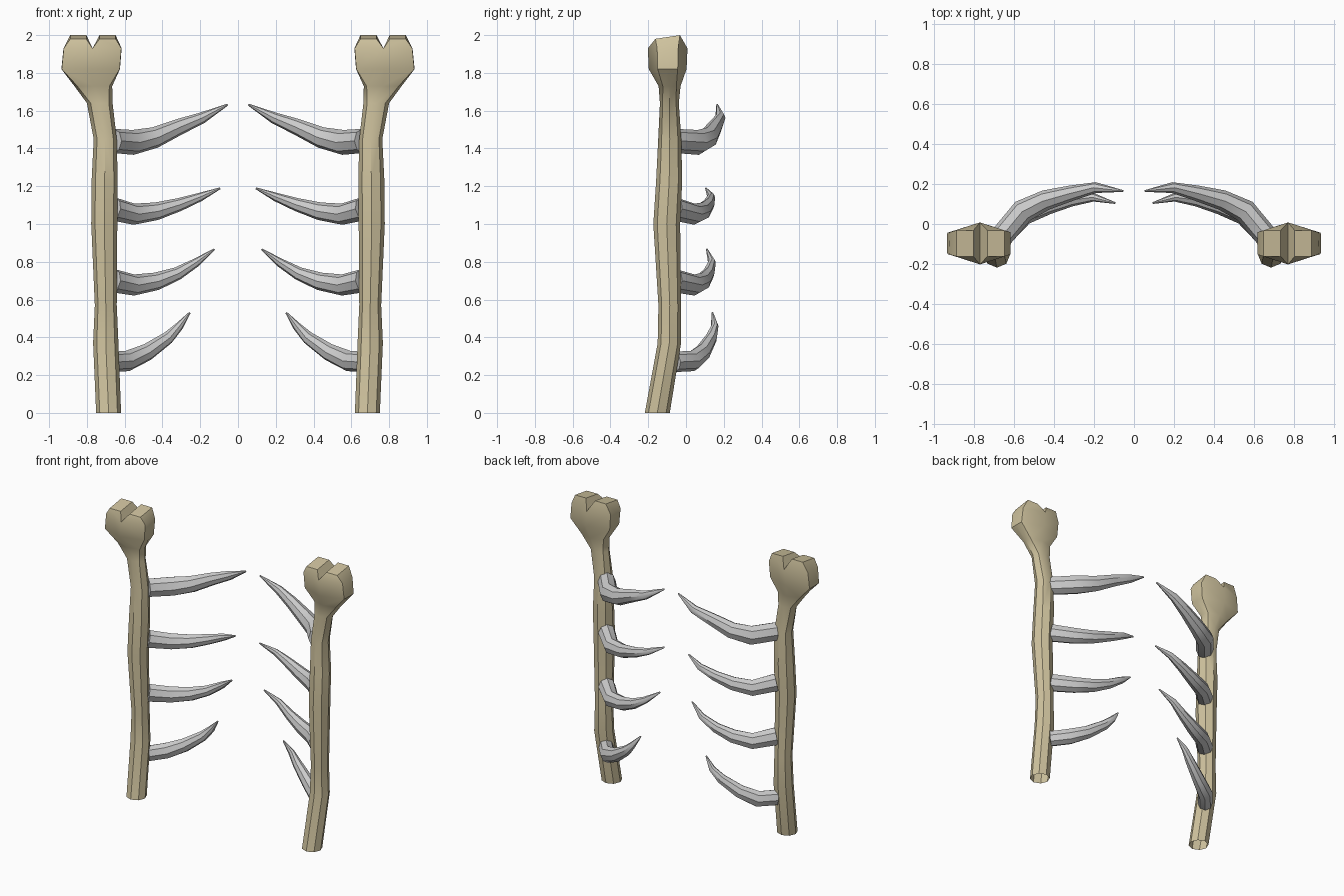
import bpy, bmesh, math
from mathutils import Vector

if "Cube" in bpy.data.objects:
    bpy.data.objects.remove(bpy.data.objects["Cube"])

SIDES = 8


def finish(bm, name, material=None):
    """Turn a right-hand mesh into a mirrored, smooth-shaded pair."""
    bmesh.ops.recalc_face_normals(bm, faces=bm.faces)
    mesh = bpy.data.meshes.new(name)
    bm.to_mesh(mesh)
    bm.free()
    obj = bpy.data.objects.new(name, mesh)
    bpy.context.collection.objects.link(obj)
    if material:
        mesh.materials.append(material)
    mirror = obj.modifiers.new("mirror", 'MIRROR')
    mirror.use_mirror_merge = False
    bpy.ops.object.select_all(action='DESELECT')
    obj.select_set(True)
    bpy.context.view_layer.objects.active = obj
    bpy.ops.object.modifier_apply(modifier="mirror")
    bpy.ops.object.shade_smooth_by_angle(angle=math.radians(40))
    return obj


def bridge(bm, a, b):
    for i in range(len(a)):
        j = (i + 1) % len(a)
        bm.faces.new((a[i], a[j], b[j], b[i]))


def bone_post(material):
    # rings: z, centre x, centre y, radius x, radius y, blockiness of the head
    rings = [
        (0.00, 0.685, -0.152, 0.066, 0.066, 0),
        (0.37, 0.700, -0.088, 0.067, 0.062, 0),
        (0.57, 0.700, -0.086, 0.058, 0.060, 0),
        (1.00, 0.708, -0.102, 0.069, 0.071, 0),
        (1.23, 0.706, -0.089, 0.069, 0.069, 0),
        (1.45, 0.703, -0.086, 0.061, 0.061, 0),
        (1.64, 0.732, -0.088, 0.068, 0.050, 0),
        (1.73, 0.766, -0.087, 0.100, 0.058, 0.5),
        (1.82, 0.780, -0.097, 0.155, 0.100, 1),
        (1.93, 0.770, -0.097, 0.154, 0.105, 1),
    ]
    bm = bmesh.new()
    previous = None
    for z, cx, cy, rx, ry, block in rings:
        ring = []
        for k in range(SIDES):
            c = math.cos(k * math.tau / SIDES)
            s = math.sin(k * math.tau / SIDES)
            if k % 2:
                c *= 1 + 0.40 * block
                s *= 1 - 0.25 * block
            ring.append(bm.verts.new((cx + rx * c, cy + ry * s, z)))
        if previous:
            bridge(bm, previous, ring)
        previous = ring
    # two knuckle lobes, split by a crease along y
    r = previous
    for side, order in ((1, (6, 7, 0, 1, 2)), (-1, (2, 3, 4, 5, 6))):
        e = [r[i] for i in order]
        near, far = -0.097 - side * 0.065, -0.097 + side * 0.065

        def top(dx, y):
            return bm.verts.new((0.768 + side * dx, y, 1.99 + 0.15 * (y + 0.097)))

        a, b, c, d = top(0.035, near), top(0.12, near), top(0.12, far), top(0.035, far)
        for face in ((e[0], e[1], b, a), (e[1], e[2], b), (e[2], c, b),
                     (e[2], e[3], c), (e[3], e[4], d, c),
                     (e[4], e[0], a, d), (a, b, c, d)):
            bm.faces.new(face)
    return finish(bm, "bone_posts", material)


def rib(name, path):
    bm = bmesh.new()
    pts = [Vector(p[:3]) for p in path]
    previous = None
    for i, p in enumerate(pts):
        tangent = (pts[min(i + 1, len(pts) - 1)] - pts[max(i - 1, 0)]).normalized()
        u = tangent.cross(Vector((0, 0, 1))).normalized()
        v = u.cross(tangent)
        rad = path[i][3]
        ring = [bm.verts.new(p + rad * (u * 0.9 * math.cos(k * math.tau / SIDES)
                                        + v * math.sin(k * math.tau / SIDES)))
                for k in range(SIDES)]
        if previous:
            bridge(bm, previous, ring)
        else:
            bm.faces.new(ring)
        previous = ring
    bm.faces.new(previous)
    return finish(bm, name)


bone = bpy.data.materials.new("bone")
bone.diffuse_color = (0.62, 0.54, 0.34, 1)
bone.use_nodes = True
bone.node_tree.nodes["Principled BSDF"].inputs["Base Color"].default_value = bone.diffuse_color
bone_post(bone)

# curved spikes: x, y, z, radius from the post to the tip
ribs = {
    "rib_top": [(0.66, -0.06, 1.44, 0.064), (0.555, 0.065, 1.432, 0.066),
                (0.44, 0.12, 1.458, 0.056), (0.31, 0.155, 1.515, 0.043),
                (0.19, 0.182, 1.562, 0.030), (0.055, 0.165, 1.632, 0.005)],
    "rib_upper": [(0.66, -0.06, 1.08, 0.062), (0.55, 0.045, 1.052, 0.056),
                  (0.43, 0.09, 1.068, 0.047), (0.31, 0.12, 1.103, 0.035),
                  (0.20, 0.133, 1.143, 0.023), (0.095, 0.105, 1.189, 0.005)],
    "rib_lower": [(0.66, -0.06, 0.70, 0.062), (0.55, 0.045, 0.677, 0.056),
                  (0.43, 0.09, 0.697, 0.047), (0.32, 0.12, 0.738, 0.035),
                  (0.22, 0.137, 0.797, 0.023), (0.125, 0.11, 0.866, 0.005)],
    "rib_bottom": [(0.665, -0.06, 0.27, 0.054), (0.585, 0.035, 0.275, 0.055),
                   (0.48, 0.09, 0.322, 0.046), (0.37, 0.135, 0.398, 0.034),
                   (0.31, 0.152, 0.460, 0.022), (0.255, 0.14, 0.531, 0.005)],
}
for name, path in ribs.items():
    rib(name, path)
